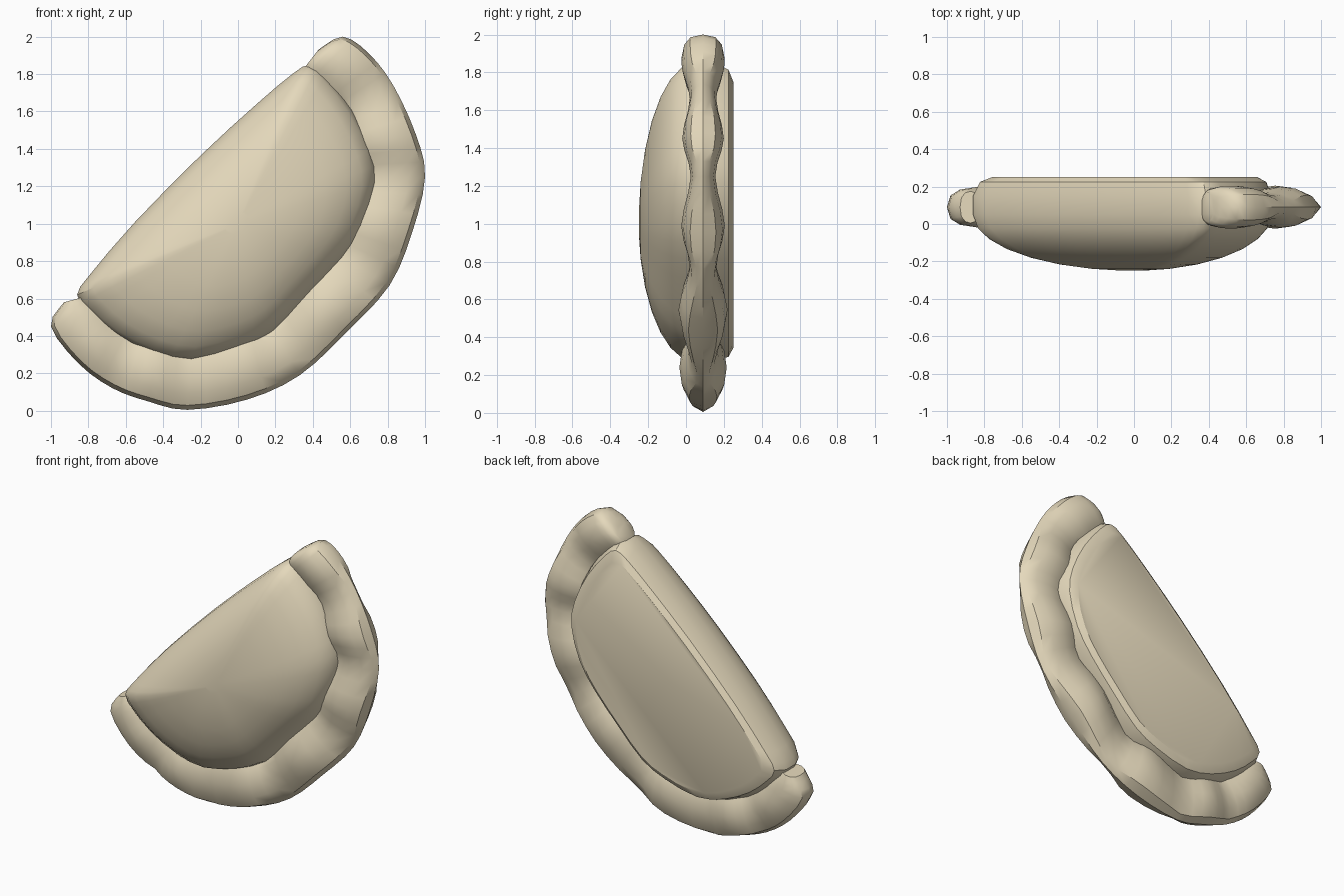
import bpy, bmesh, math
from mathutils import Vector

if "Cube" in bpy.data.objects:
    bpy.data.objects.remove(bpy.data.objects["Cube"])

DOUGH = bpy.data.materials.new("dough")
DOUGH.diffuse_color = (0.78, 0.69, 0.50, 1)
DOUGH.use_nodes = True
DOUGH.node_tree.nodes["Principled BSDF"].inputs["Base Color"].default_value = DOUGH.diffuse_color


def smooth_path(pts, sub, closed):
    """Catmull-Rom interpolation of points of any dimension."""
    pts = [Vector(p) for p in pts]
    n = len(pts)
    get = (lambda i: pts[i % n]) if closed else (lambda i: pts[max(0, min(n - 1, i))])
    out = []
    for i in range(n if closed else n - 1):
        a, b, c, d = (get(i + k) for k in (-1, 0, 1, 2))
        for j in range(sub):
            t = j / sub
            out.append(0.5 * (2 * b + (c - a) * t + (2 * a - 5 * b + 4 * c - d) * t * t
                              + (3 * b - a - 3 * c + d) * t ** 3))
    if not closed:
        out.append(pts[-1])
    return out


def loft(name, rings, angle):
    """Skin a list of closed rings and cap both ends."""
    bm = bmesh.new()
    vr = [[bm.verts.new(p) for p in r] for r in rings]
    for r0, r1 in zip(vr, vr[1:]):
        n = len(r0)
        for i in range(n):
            bm.faces.new((r0[i], r0[(i + 1) % n], r1[(i + 1) % n], r1[i]))
    bm.faces.new(vr[0])
    bm.faces.new(vr[-1])
    bmesh.ops.recalc_face_normals(bm, faces=bm.faces[:])
    me = bpy.data.meshes.new(name)
    bm.to_mesh(me)
    bm.free()
    ob = bpy.data.objects.new(name, me)
    bpy.context.collection.objects.link(ob)
    me.materials.append(DOUGH)
    bpy.ops.object.select_all(action='DESELECT')
    ob.select_set(True)
    bpy.context.view_layer.objects.active = ob
    bpy.ops.object.shade_smooth_by_angle(angle=math.radians(angle))
    return ob


# Filled half-moon body: flat back, rounded edge, domed front
outline = smooth_path([
    (-0.86, 0.62), (-0.79, 0.73), (-0.55, 1.01), (-0.2, 1.365), (0.1, 1.64),
    (0.29, 1.80), (0.385, 1.85), (0.47, 1.79), (0.61, 1.61), (0.71, 1.4),
    (0.735, 1.22), (0.67, 0.99), (0.55, 0.81), (0.36, 0.6), (0.18, 0.42),
    (0.0, 0.33), (-0.25, 0.27), (-0.46, 0.31), (-0.66, 0.41), (-0.8, 0.53)], 2, True)


def body_ring(s, y, cx=0.0, cz=1.0):
    return [(cx + (p[0] - cx) * s, y, cz + (p[1] - cz) * s) for p in outline]


rings = [body_ring(0.89, 0.25, 0.05, 0.94), body_ring(0.96, 0.225, 0.05, 0.94),
         body_ring(1, 0.15), body_ring(1, 0.05)]
for s in (0.97, 0.9, 0.79, 0.64, 0.46, 0.26, 0.08):
    rings.append(body_ring(s, 0.05 - 0.30 * math.sqrt(1 - s * s)))
loft("dumpling_body", rings, 30)

# Crimped rim: outer x, outer z, inner x, inner z, half thickness
stations = smooth_path([
    (-0.93, 0.58, -0.82, 0.61, 0.085), (-1.0, 0.45, -0.72, 0.55, 0.105),
    (-0.85, 0.25, -0.66, 0.46, 0.11), (-0.67, 0.12, -0.55, 0.42, 0.08),
    (-0.48, 0.05, -0.42, 0.37, 0.115), (-0.27, 0.005, -0.25, 0.36, 0.08),
    (0.05, 0.06, 0.0, 0.42, 0.125), (0.33, 0.19, 0.16, 0.48, 0.07),
    (0.58, 0.42, 0.37, 0.67, 0.13), (0.81, 0.67, 0.5, 0.86, 0.07),
    (0.93, 0.95, 0.58, 1.03, 0.115), (1.0, 1.25, 0.64, 1.25, 0.065),
    (0.95, 1.48, 0.61, 1.42, 0.11), (0.83, 1.74, 0.55, 1.58, 0.07),
    (0.7, 1.91, 0.46, 1.72, 0.11), (0.56, 2.0, 0.36, 1.79, 0.11),
    (0.43, 1.93, 0.36, 1.84, 0.08)], 3, False)
rings = []
for ox, oz, ix, iz, t in stations:
    power = 0.75 if t > 0.085 else 1.15      # blunt lobes, pointed pinches
    ring = []
    for k in range(12):
        a = math.tau * k / 12
        u, s = (1 + math.cos(a)) / 2, math.sin(a)
        y = 0.09 + t * math.copysign(abs(s) ** power, s)
        ring.append((ix + (ox - ix) * u, y, iz + (oz - iz) * u))
    rings.append(ring)
loft("crimped_rim", rings, 35)
